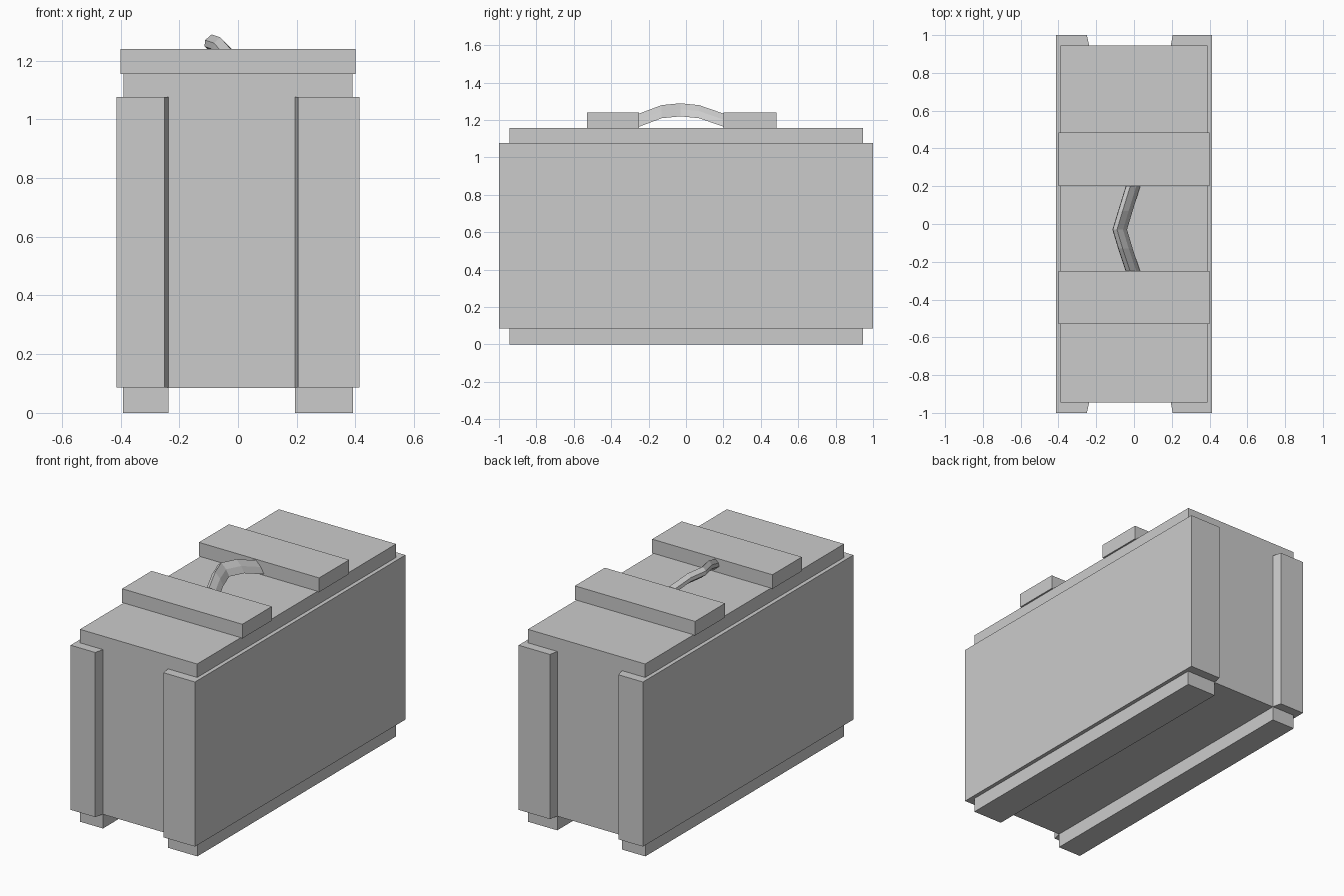
import bpy, bmesh

if "Cube" in bpy.data.objects:
    bpy.data.objects.remove(bpy.data.objects["Cube"])


def make_object(name, bm):
    bmesh.ops.recalc_face_normals(bm, faces=bm.faces)
    mesh = bpy.data.meshes.new(name)
    bm.to_mesh(mesh)
    bm.free()
    obj = bpy.data.objects.new(name, mesh)
    bpy.context.collection.objects.link(obj)
    return obj


def loft(name, rings):
    """Join matching rings of points into a capped solid."""
    bm = bmesh.new()
    rows = [[bm.verts.new(p) for p in ring] for ring in rings]
    n = len(rows[0])
    for a, b in zip(rows, rows[1:]):
        for i in range(n):
            j = (i + 1) % n
            bm.faces.new((a[i], a[j], b[j], b[i]))
    bm.faces.new(rows[0])
    bm.faces.new(rows[-1])
    return make_object(name, bm)


def prism(name, outline, z0, z1):
    return loft(name, [[(x, y, z) for x, y in outline] for z in (z0, z1)])


def box(name, x0, x1, y0, y1, z0, z1):
    return prism(name, [(x0, y0), (x1, y0), (x1, y1), (x0, y1)], z0, z1)


# Main case
box("case_body", -0.39, 0.39, -0.945, 0.945, 0.085, 1.157)

# Side shells wrapping the corners, and the runners below them
for side, s, tip, root in (("left", -1, 0.25, 0.237), ("right", 1, 0.205, 0.195)):
    half = [(0.414, 1.0), (tip, 1.0), (root, 0.945), (root, 0.93), (0.37, 0.93)]
    outline = half + [(x, -y) for x, y in reversed(half)]
    prism(side + "_shell", [(s * x, y) for x, y in outline], 0.086, 1.076)
    x0, x1 = sorted((s * root, s * 0.391))
    box(side + "_runner", x0, x1, -0.945, 0.945, 0, 0.09)

# Raised lid slats
for name, y0, y1 in (("front_slat", -0.53, -0.25), ("back_slat", 0.2, 0.485)):
    box(name, -0.4, 0.4, y0, y1, 1.155, 1.24)

# Leaning carry handle between the slats
section = [(-0.114, 1.248), (-0.112, 1.27), (-0.09, 1.289),
           (-0.058, 1.257), (-0.037, 1.219), (-0.08, 1.22)]
path = [(0.07, -0.25, -0.055), (0.03, -0.13, -0.01), (0, -0.03, 0),
        (0.03, 0.07, -0.01), (0.07, 0.2, -0.055)]
loft("carry_handle", [[(x + dx, y, z + dz) for x, z in section] for dx, y, dz in path])
